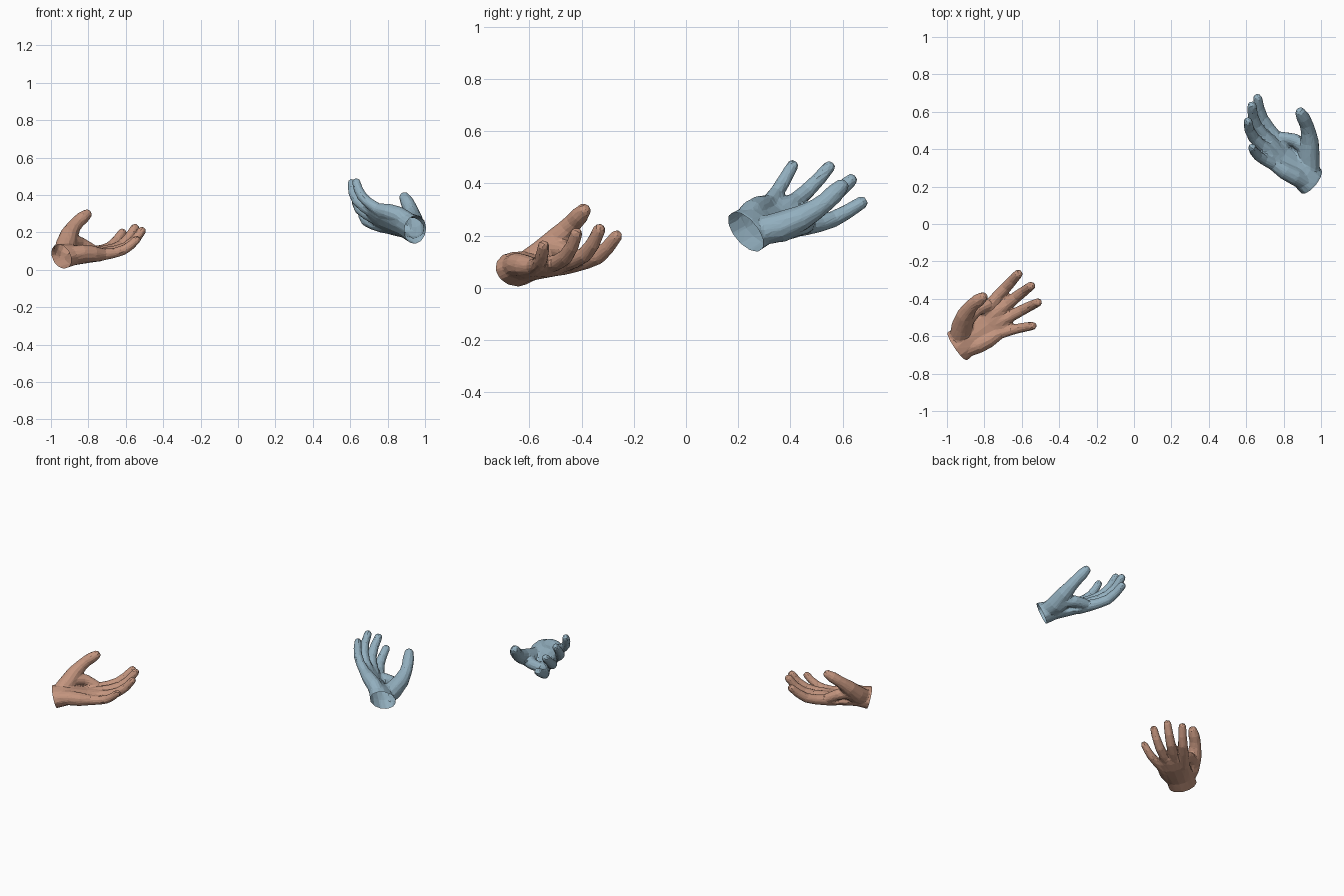
import bpy, bmesh
from math import cos, sin, pi
from mathutils import Vector, Matrix

if "Cube" in bpy.data.objects:
    bpy.data.objects.remove(bpy.data.objects["Cube"])

# Local hand frame: x = wrist to fingertips, y = little finger to thumb side, z = out of the palm
SIDES = 12


def loft(bm, rings):
    """Closed tube through rings given as (centre, side vector, up vector)."""
    loops = []
    for c, a, b in rings:
        loops.append([bm.verts.new(c + a * cos(2 * pi * i / SIDES) + b * sin(2 * pi * i / SIDES))
                      for i in range(SIDES)])
    for p, q in zip(loops, loops[1:]):
        for i in range(SIDES):
            j = (i + 1) % SIDES
            bm.faces.new((p[i], p[j], q[j], q[i]))
    bm.faces.new(loops[0][::-1])
    bm.faces.new(loops[-1])


def digit(bm, pts, shift=Vector()):
    """Rounded tube through (x, y, z, radius) joints; shift grows towards the tip."""
    n = len(pts) - 1
    p = [Vector(q[:3]) + shift * (i / n) for i, q in enumerate(pts)]
    r = [q[3] + .002 for q in pts]
    d = (p[-1] - p[-2]).normalized()
    for along, k in ((0.5, 0.85), (0.85, 0.5)):          # rounded tip
        p.append(p[n] + d * r[n] * along)
        r.append(r[n] * k)
    rings = []
    for i, c in enumerate(p):
        t = (p[min(i + 1, len(p) - 1)] - p[max(i - 1, 0)]).normalized()
        side = Vector((0, 1, 0))
        side = (side - t * side.dot(t)).normalized()
        rings.append((c, side * r[i], t.cross(side) * r[i]))
    loft(bm, rings)


# Palm sections: x, y, z, half width, half thickness
PALM = [(-.06, 0, 0, .096, .071), (0, 0, -.002, .093, .069), (.06, 0, -.01, .088, .06),
        (.13, .002, -.032, .099, .048), (.20, .004, -.052, .106, .038),
        (.26, .006, -.058, .103, .033), (.305, .012, -.06, .084, .025)]

# Joints: x, y, z, radius
THUMB = [(.03, .035, .01, .05), (.09, .075, .035, .056), (.155, .112, .082, .046),
         (.21, .128, .112, .037), (.25, .133, .13, .034), (.29, .132, .145, .034), (.326, .13, .158, .027)]
FINGERS = [
    [(.20, .06, -.052, .034), (.26, .082, -.056, .034), (.33, .102, -.064, .03),
     (.39, .115, -.063, .029), (.445, .127, -.043, .026), (.50, .139, -.013, .023)],
    [(.20, .025, -.054, .034), (.27, .03, -.056, .033), (.345, .035, -.062, .03),
     (.41, .04, -.058, .029), (.47, .044, -.032, .026), (.526, .047, .01, .023)],
    [(.20, -.02, -.054, .033), (.26, -.024, -.056, .032), (.33, -.031, -.062, .029),
     (.39, -.037, -.058, .028), (.45, -.043, -.035, .025), (.504, -.048, .004, .022)],
    [(.17, -.06, -.045, .032), (.22, -.074, -.05, .03), (.28, -.095, -.056, .026),
     (.325, -.111, -.052, .025), (.365, -.126, -.036, .023), (.40, -.139, -.014, .021)],
]
# fleshy pads: heel of the palm, web between thumb and index finger
PADS = [
    [(.03, -.04, .0, .045), (.09, -.058, -.008, .045), (.15, -.068, -.028, .042), (.2, -.07, -.045, .034)],
    [(.09, .08, .025, .045), (.15, .1, .035, .04), (.20, .105, .01, .033), (.25, .092, -.035, .03)],
]


def hand_mesh(thumb_shift):
    bm = bmesh.new()
    loft(bm, [(Vector((x, y, z)), Vector((0, w, 0)), Vector((0, 0, h))) for x, y, z, w, h in PALM])
    digit(bm, THUMB, Vector(thumb_shift))
    for pts in FINGERS + PADS:
        digit(bm, pts)
    bmesh.ops.recalc_face_normals(bm, faces=bm.faces)
    raw = bpy.data.meshes.new("hand_raw")
    bm.to_mesh(raw)
    bm.free()
    ob = bpy.data.objects.new("hand_raw", raw)
    bpy.context.collection.objects.link(ob)

    # fuse the parts, soften the webbing, then reduce to flat facets
    m = ob.modifiers.new("fuse", 'REMESH')
    m.mode, m.voxel_size = 'VOXEL', 0.007
    m = ob.modifiers.new("soften", 'SMOOTH')
    m.factor, m.iterations = 0.5, 5
    m = ob.modifiers.new("facet", 'DECIMATE')
    m.ratio = 0.065
    dg = bpy.context.evaluated_depsgraph_get()
    me = bpy.data.meshes.new_from_object(ob.evaluated_get(dg))
    bpy.data.objects.remove(ob)
    return me


def place(name, wrist, forward, side, mirrored, scale, thumb_shift, colour):
    f = Vector(forward).normalized()
    s = Vector(side)
    s = (s - f * s.dot(f)).normalized()
    n = s.cross(f) if mirrored else f.cross(s)
    frame = (Matrix((f, s, n)).transposed() * scale).to_4x4()
    frame.translation = wrist
    me = hand_mesh(thumb_shift)
    me.name = name
    bm = bmesh.new()
    bm.from_mesh(me)
    # open cut across the wrist
    bmesh.ops.bisect_plane(bm, geom=bm.verts[:] + bm.edges[:] + bm.faces[:],
                           plane_co=(-.01, 0, 0), plane_no=(1, 0, 0), clear_inner=True)
    bm.transform(frame)
    if mirrored:
        bmesh.ops.reverse_faces(bm, faces=bm.faces)
    for face in bm.faces:
        face.smooth = False
    bm.to_mesh(me)
    bm.free()
    mat = bpy.data.materials.new(name + "_colour")
    mat.diffuse_color = colour
    mat.use_nodes = True
    mat.node_tree.nodes["Principled BSDF"].inputs["Base Color"].default_value = mat.diffuse_color
    me.materials.clear()
    me.materials.append(mat)
    bpy.context.collection.objects.link(bpy.data.objects.new(name, me))


place("left_hand", (-.937, -.648, .075), (.799, .540, .264), (-.567, .823, .034),
      False, .985, (-.022, .018, -.014), (.55, .30, .21, 1))
place("right_hand", (.942, .236, .22), (-.622, .670, .405), (.321, .690, -.648),
      True, 1.02, (.008, -.01, .008), (.29, .43, .52, 1))
